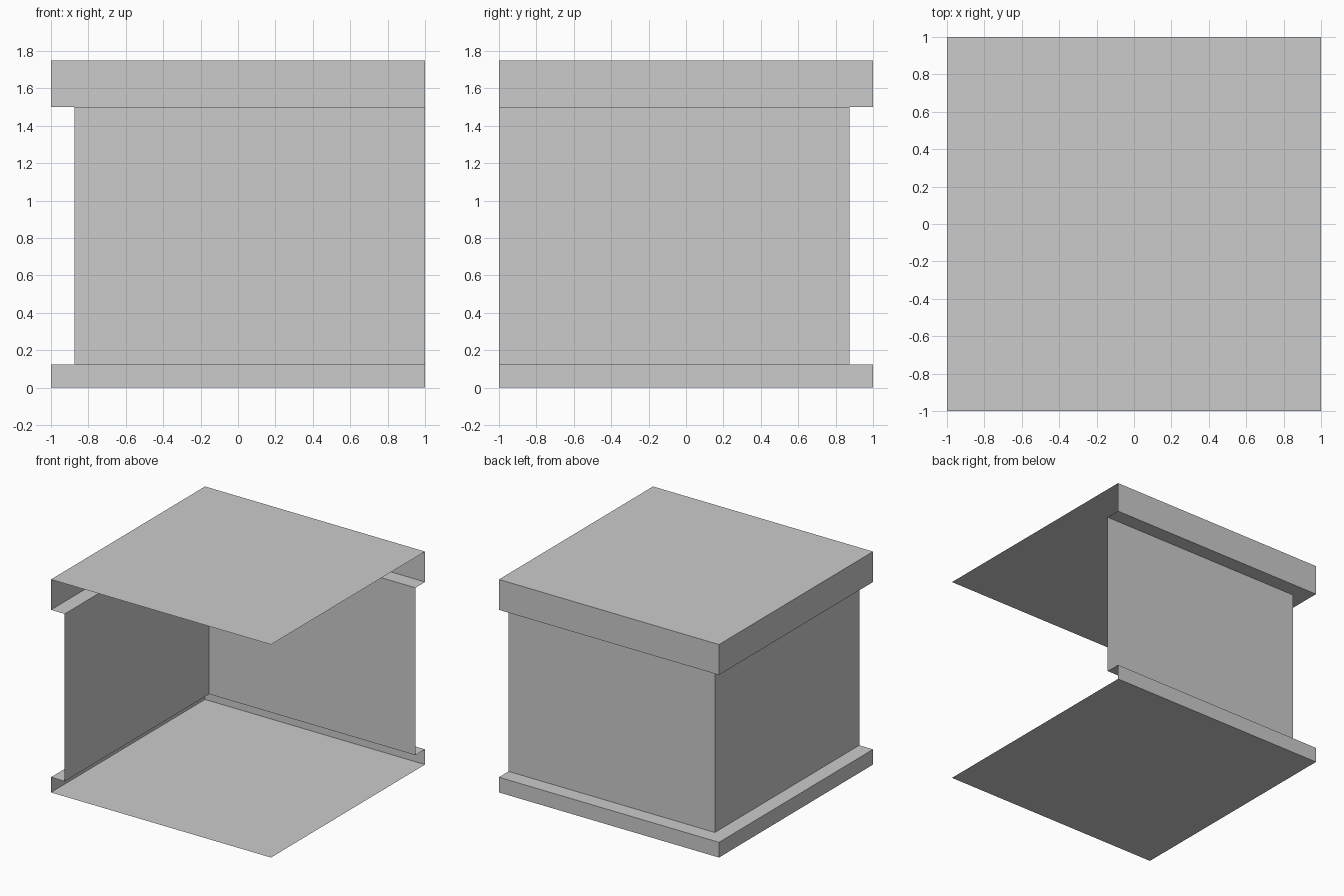
import bpy
import bmesh

if "Cube" in bpy.data.objects:
    bpy.data.objects.remove(bpy.data.objects["Cube"])

INSET = 0.125  # how far the walls sit back from the plate rims


def l_path(bm, inset, z):
    """Three corner points along the left and back sides; front and right stay open."""
    pts = [(-1 + inset, -1), (-1 + inset, 1 - inset), (1, 1 - inset)]
    return [bm.verts.new((x, y, z)) for x, y in pts]


def l_sheet(name, profile, plate_z=None):
    """Sweep an (inset, z) profile along the L path, optionally closed by a square plate."""
    bm = bmesh.new()
    rows = [l_path(bm, d, z) for d, z in profile]
    for a, b in zip(rows, rows[1:]):
        for i in range(2):
            bm.faces.new((a[i + 1], a[i], b[i], b[i + 1]))
    if plate_z is not None:
        rim = rows[0] if plate_z == profile[0][1] else rows[-1]
        corner = bm.verts.new((1, -1, plate_z))
        loop = [*rim, corner]                     # clockwise from above: faces down
        bm.faces.new(loop if rim is rows[0] else loop[::-1])
    mesh = bpy.data.meshes.new(name)
    bm.to_mesh(mesh)
    bm.free()
    obj = bpy.data.objects.new(name, mesh)
    bpy.context.collection.objects.link(obj)
    return obj


# Base: floor plate, low rim and the ledge stepping in to the walls
l_sheet("base", [(0, 0), (0, 0.125), (INSET, 0.125)], plate_z=0)

# Left and back walls
l_sheet("walls", [(INSET, 0.125), (INSET, 1.5)])

# Lid: ledge stepping out, taller rim and top plate
l_sheet("lid", [(INSET, 1.5), (0, 1.5), (0, 1.75)], plate_z=1.75)
